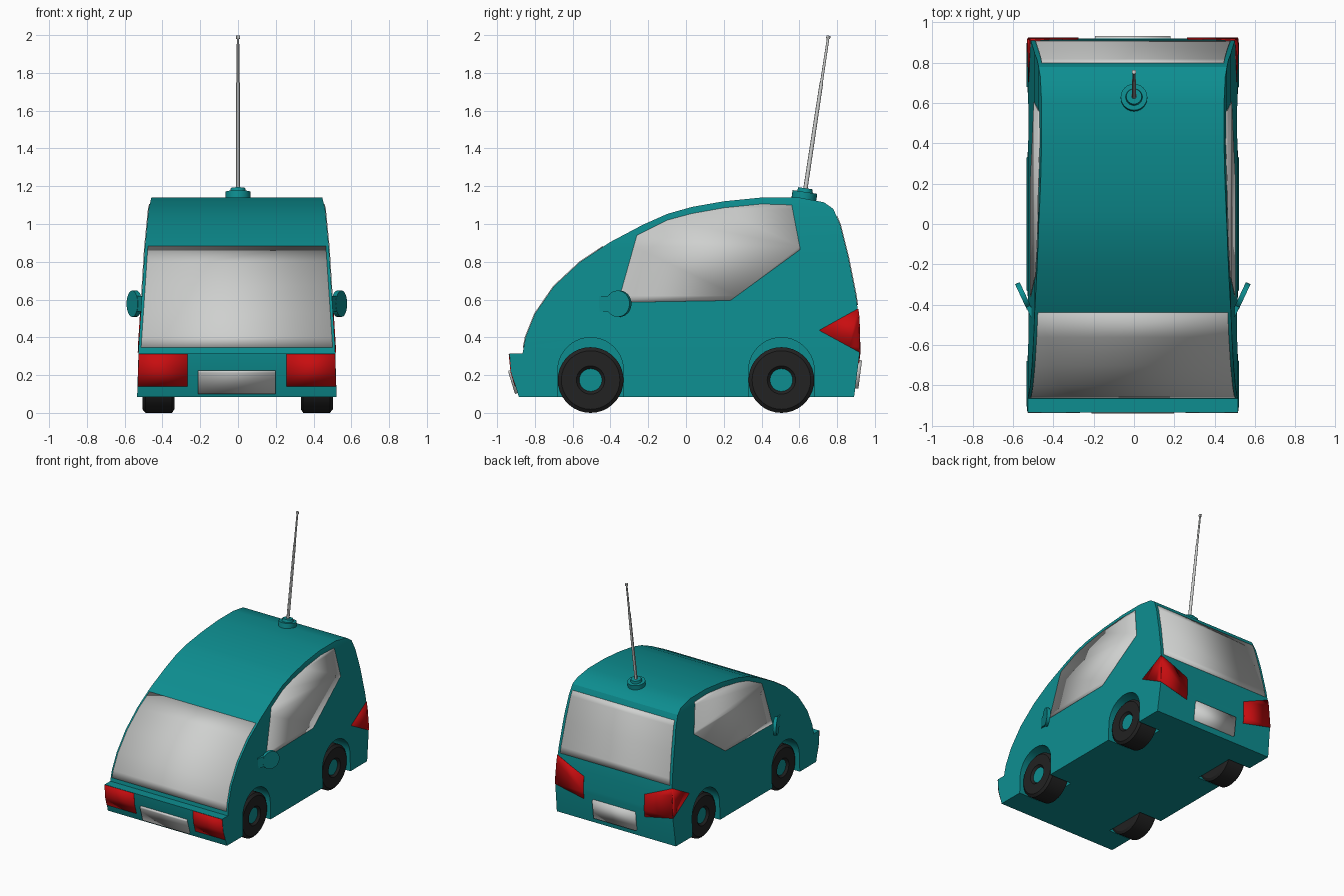
import bpy, bmesh, math
from mathutils import Matrix, Vector

if "Cube" in bpy.data.objects:
    bpy.data.objects.remove(bpy.data.objects["Cube"])

CX = -0.006  # body centre line (the aerial sits at x = 0)


def material(name, rgb):
    m = bpy.data.materials.new(name)
    m.diffuse_color = (*rgb, 1)
    m.use_nodes = True
    m.node_tree.nodes["Principled BSDF"].inputs["Base Color"].default_value = m.diffuse_color
    return m


TEAL = material("teal paint", (0.004, 0.27, 0.28))
GLASS = material("pale grey", (0.62, 0.63, 0.62))
RED = material("light red", (0.58, 0.004, 0.005))
RUBBER = material("black rubber", (0.016, 0.016, 0.016))

# Side profile pieces as (y, z)
BUMPER = [(-0.885, 0.085), (-0.925, 0.215), (-0.935, 0.315)]
NOSE = [(-0.865, 0.315), (-0.85, 0.40), (-0.80, 0.525), (-0.70, 0.67), (-0.56, 0.80),
        (-0.40, 0.905), (-0.23, 0.995), (-0.10, 1.053)]
ROOF = [(0.03, 1.09), (0.2, 1.12), (0.4, 1.14), (0.6, 1.14)]
TAIL = [(0.73, 1.115), (0.78, 1.08), (0.815, 1.0), (0.86, 0.82), (0.9, 0.62),
        (0.915, 0.50), (0.92, 0.32), (0.89, 0.085)]
WIDTH = [(0.528, 0.085), (0.520, 0.35), (0.487, 0.88), (0.467, 1.08), (0.4525, 1.14)]


def lookup(points, z):
    """Interpolate the first coordinate of (value, z) points at height z."""
    p = sorted(points, key=lambda q: q[1])
    for (a, za), (b, zb) in zip(p, p[1:]):
        if z <= zb:
            return a + (b - a) * max(0, z - za) / (zb - za)
    return p[-1][0]


def finish(name, bm, mats, angle=30):
    bmesh.ops.recalc_face_normals(bm, faces=bm.faces)
    me = bpy.data.meshes.new(name)
    bm.to_mesh(me)
    bm.free()
    ob = bpy.data.objects.new(name, me)
    bpy.context.collection.objects.link(ob)
    for m in mats:
        me.materials.append(m)
    bpy.ops.object.select_all(action='DESELECT')
    bpy.context.view_layer.objects.active = ob
    ob.select_set(True)
    if angle:
        bpy.ops.object.shade_smooth_by_angle(angle=math.radians(angle))
    return ob


def slice_heights(bm, levels):
    for z in levels:
        bmesh.ops.bisect_plane(bm, geom=bm.verts[:] + bm.edges[:] + bm.faces[:],
                               dist=1e-5, plane_co=(0, 0, z), plane_no=(0, 0, 1))


def prism(bm, pts, x0, x1):
    """Extrude a (y, z) outline from x0 to x1."""
    f = bm.faces.new([bm.verts.new((x0, y, z)) for y, z in pts])
    ext = bmesh.ops.extrude_face_region(bm, geom=[f])
    for v in ext['geom']:
        if isinstance(v, bmesh.types.BMVert):
            v.co.x = x1


def plate(name, pts, mat, place, levels, thick=0.008):
    """Flat (u, z) outline, cut at the given heights, wrapped onto the body."""
    bm = bmesh.new()
    bm.faces.new([bm.verts.new((u, 0, z)) for u, z in pts])
    zs = [p[1] for p in pts]
    slice_heights(bm, [z for z in levels if min(zs) + 0.005 < z < max(zs) - 0.005])
    for v in bm.verts:
        v.co = place(v.co.x, v.co.z)
    ob = finish(name, bm, [mat])
    mod = ob.modifiers.new("thickness", 'SOLIDIFY')
    mod.thickness, mod.offset = thick, 0
    return ob


# Body shell, tapering inwards towards the roof
bm = bmesh.new()
prism(bm, BUMPER + NOSE + ROOF + TAIL, -1, 1)
slice_heights(bm, [0.35, 0.62, 0.88, 1.08])
for v in bm.verts:
    v.co.x = CX + v.co.x * lookup(WIDTH, v.co.z)
body = finish("body", bm, [TEAL], 0)

# Wheel arches cut out of the body
bm = bmesh.new()
R = 0.174
for y in (-0.505, 0.505):
    arch = [(y + R * math.cos(math.pi * i / 20), 0.225 + R * math.sin(math.pi * i / 20))
            for i in range(21)]
    arch += [(y - R, -0.1), (y + R, -0.1)]
    for s in (-1, 1):
        prism(bm, arch, CX + s * 0.33, CX + s * 0.7)
cutter = finish("arch_cutter", bm, [TEAL], 0)
cutter.hide_render = True
mod = body.modifiers.new("arches", 'BOOLEAN')
mod.operation, mod.object, mod.solver = 'DIFFERENCE', cutter, 'EXACT'
bpy.ops.object.select_all(action='DESELECT')
bpy.context.view_layer.objects.active = body
body.select_set(True)
bpy.ops.object.modifier_apply(modifier=mod.name)
bpy.ops.object.shade_smooth_by_angle(angle=math.radians(30))
bpy.data.objects.remove(cutter)


# Surfaces that plates are wrapped onto
def on_nose(u, z): return Vector((CX + u, lookup(NOSE, z), z))
def on_bumper(u, z): return Vector((CX + u, lookup(BUMPER, z), z))
def on_tail(u, z): return Vector((CX + u, lookup(TAIL, z), z))


nose_z, tail_z = [p[1] for p in NOSE], [p[1] for p in TAIL]

# Windscreen and rear window
plate("windscreen", [(-0.507, 0.345), (0.507, 0.345), (0.471, 0.88), (-0.471, 0.88)],
      GLASS, on_nose, nose_z)
plate("rear_window", [(-0.485, 0.57), (0.485, 0.57), (0.452, 1.04), (-0.452, 1.04)],
      GLASS, on_tail, tail_z)

# Number plates, front and back
plate("front_plate", [(-0.205, 0.105), (0.205, 0.105), (0.205, 0.225), (-0.205, 0.225)],
      GLASS, on_bumper, [0.215], 0.03)
plate("rear_plate", [(-0.187, 0.13), (0.187, 0.13), (0.187, 0.28), (-0.187, 0.28)],
      GLASS, on_tail, [], 0.034)

WINDOW = [(-0.36, 0.585), (-0.26, 0.94), (-0.1, 1.02), (0.03, 1.055), (0.2, 1.085),
          (0.4, 1.105), (0.56, 1.10), (0.605, 0.865), (0.235, 0.595)]

for s, side in ((-1, "left"), (1, "right")):
    def on_side(u, z): return Vector((CX + s * lookup(WIDTH, z), u, z))

    plate(side + "_window", WINDOW, GLASS, on_side, [0.62, 0.88, 1.08])

    # Lamps
    plate(side + "_headlight", [(s * 0.262, 0.14), (s * 0.525, 0.14), (s * 0.52, 0.313),
                                (s * 0.262, 0.313)], RED, on_bumper, [0.215])
    plate(side + "_tail_light", [(s * 0.27, 0.265), (s * 0.521, 0.32), (s * 0.508, 0.55),
                                 (s * 0.27, 0.445)], RED, on_tail, tail_z)
    plate(side + "_tail_light_side", [(0.705, 0.437), (0.92, 0.32), (0.915, 0.50),
                                      (0.908, 0.55)], RED, on_side, [0.35])

    # Door mirror: tilted disc with a short arm
    bm = bmesh.new()
    turn = Matrix.Rotation(math.radians(-25 * s), 4, 'Z')
    bmesh.ops.create_cone(bm, cap_ends=True, segments=24, radius1=0.07, radius2=0.07, depth=0.025,
                          matrix=Matrix.Translation((CX + s * 0.543, -0.357, 0.578)) @ turn
                          @ Matrix.Rotation(math.pi / 2, 4, 'Y'))
    bmesh.ops.create_cube(bm, size=1, matrix=Matrix.Translation((CX + s * 0.513, -0.421, 0.578))
                          @ turn @ Matrix.Diagonal((0.022, 0.08, 0.08, 1)))
    finish(side + "_mirror", bm, [TEAL])

    # Wheels: lathed tyre with a recessed painted hub
    for y, end in ((-0.505, "front"), (0.505, "rear")):
        bm = bmesh.new()
        prof = [(0.335, 0), (0.335, 0.155), (0.347, 0.174), (0.488, 0.174), (0.504, 0.155),
                (0.504, 0.075), (0.488, 0.06), (0.488, 0)]
        vs = [bm.verts.new((s * x, 0, r)) for x, r in prof]
        es = [bm.edges.new(p) for p in zip(vs, vs[1:])]
        bmesh.ops.spin(bm, geom=vs + es, cent=(0, 0, 0), axis=(1, 0, 0),
                       angle=2 * math.pi, steps=36)
        bmesh.ops.remove_doubles(bm, verts=bm.verts, dist=1e-4)
        for f in bm.faces:
            c = f.calc_center_median()
            f.material_index = int(abs(c.x) > 0.48 and math.hypot(c.y, c.z) < 0.06)
        bmesh.ops.translate(bm, verts=bm.verts, vec=(CX + 0.004, y, 0.174))
        finish(f"{end}_{side}_wheel", bm, [RUBBER, TEAL])

# Aerial: stacked segments along a leaning axis
foot = Vector((0, 0.623, 1.125))
axis = (Vector((0, 0.755, 2.0)) - foot).normalized()
tilt = axis.to_track_quat('Z', 'Y').to_matrix().to_4x4()


def stack(name, parts, mat, segs):
    bm = bmesh.new()
    for a, b, r1, r2 in parts:
        bmesh.ops.create_cone(bm, cap_ends=True, segments=segs, radius1=r1, radius2=r2, depth=b - a,
                              matrix=Matrix.Translation(foot + axis * (a + b) / 2) @ tilt)
    finish(name, bm, [mat])


stack("aerial_base", [(0, 0.045, 0.066, 0.066), (0.045, 0.065, 0.042, 0.038)], TEAL, 24)
stack("aerial_rod", [(0.05, 0.63, 0.0115, 0.0095), (0.63, 0.865, 0.0075, 0.0065),
                     (0.865, 0.882, 0.011, 0.011)], GLASS, 12)
